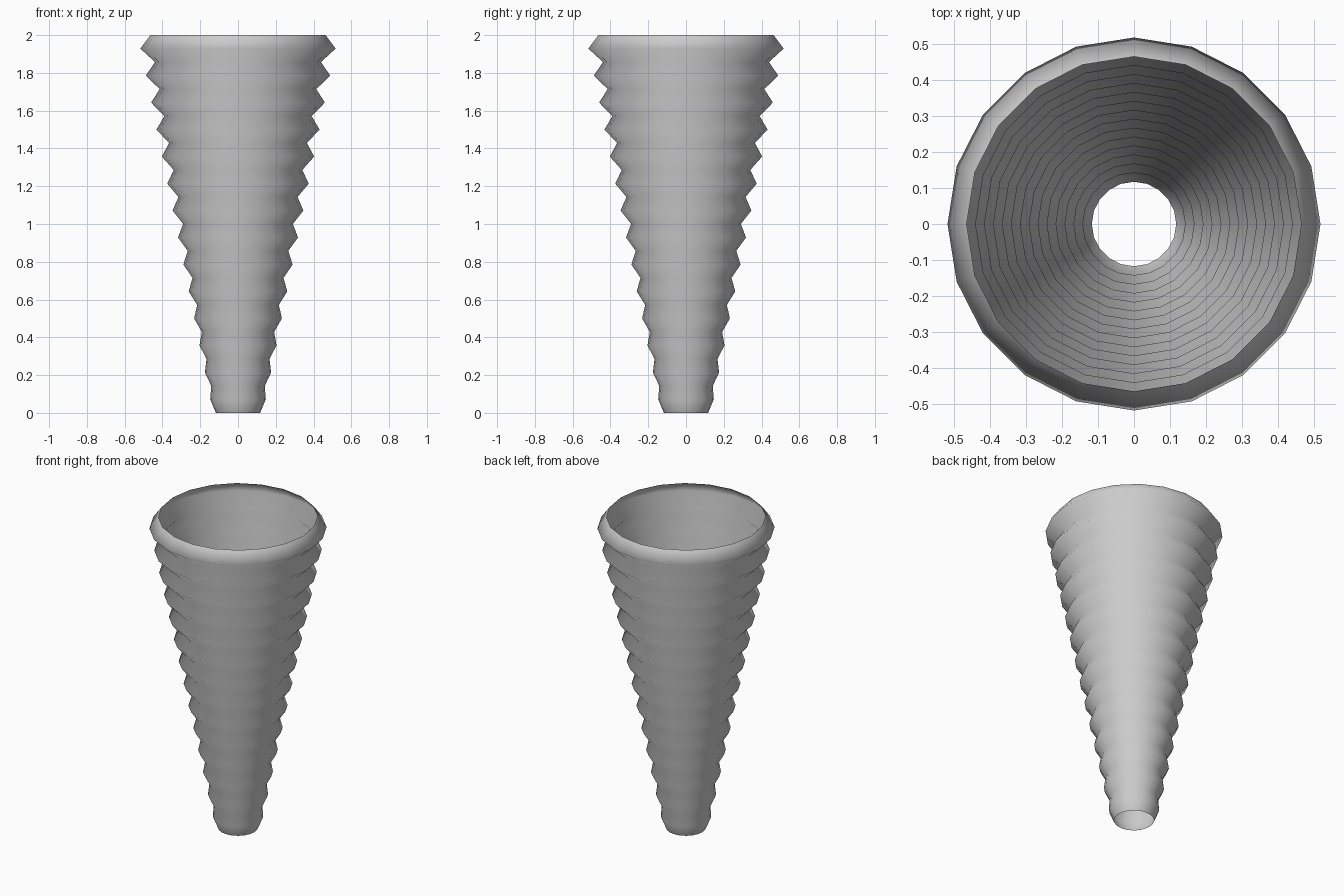
import bpy, bmesh, math

if "Cube" in bpy.data.objects:
    bpy.data.objects.remove(bpy.data.objects["Cube"])

SIDES = 20
RINGS = 14
HEIGHT = 2.0

grey = bpy.data.materials.new("light grey")
grey.diffuse_color = (0.6, 0.6, 0.6, 1)
grey.use_nodes = True
grey.node_tree.nodes["Principled BSDF"].inputs["Base Color"].default_value = grey.diffuse_color

# Zigzag profile: valleys at even steps, ridges at odd steps
steps = 2 * RINGS
profile = []
for i in range(steps + 1):
    z = HEIGHT * i / steps
    if i % 2:
        r = 0.147 + (0.517 - 0.147) * (i - 1) / (steps - 2)
    else:
        r = 0.117 + (0.464 - 0.117) * i / steps
    profile.append((r, z))

# Open corrugated cone, one thin shell
bm = bmesh.new()
loops = [[bm.verts.new((r * math.cos(math.tau * k / SIDES),
                        r * math.sin(math.tau * k / SIDES), z))
          for k in range(SIDES)] for r, z in profile]
for low, high in zip(loops, loops[1:]):
    for k in range(SIDES):
        n = (k + 1) % SIDES
        bm.faces.new((low[k], low[n], high[n], high[k])).smooth = True

mesh = bpy.data.meshes.new("corrugated_cone")
bm.to_mesh(mesh)
bm.free()
mesh.materials.append(grey)
cone = bpy.data.objects.new("corrugated_cone", mesh)
bpy.context.collection.objects.link(cone)
